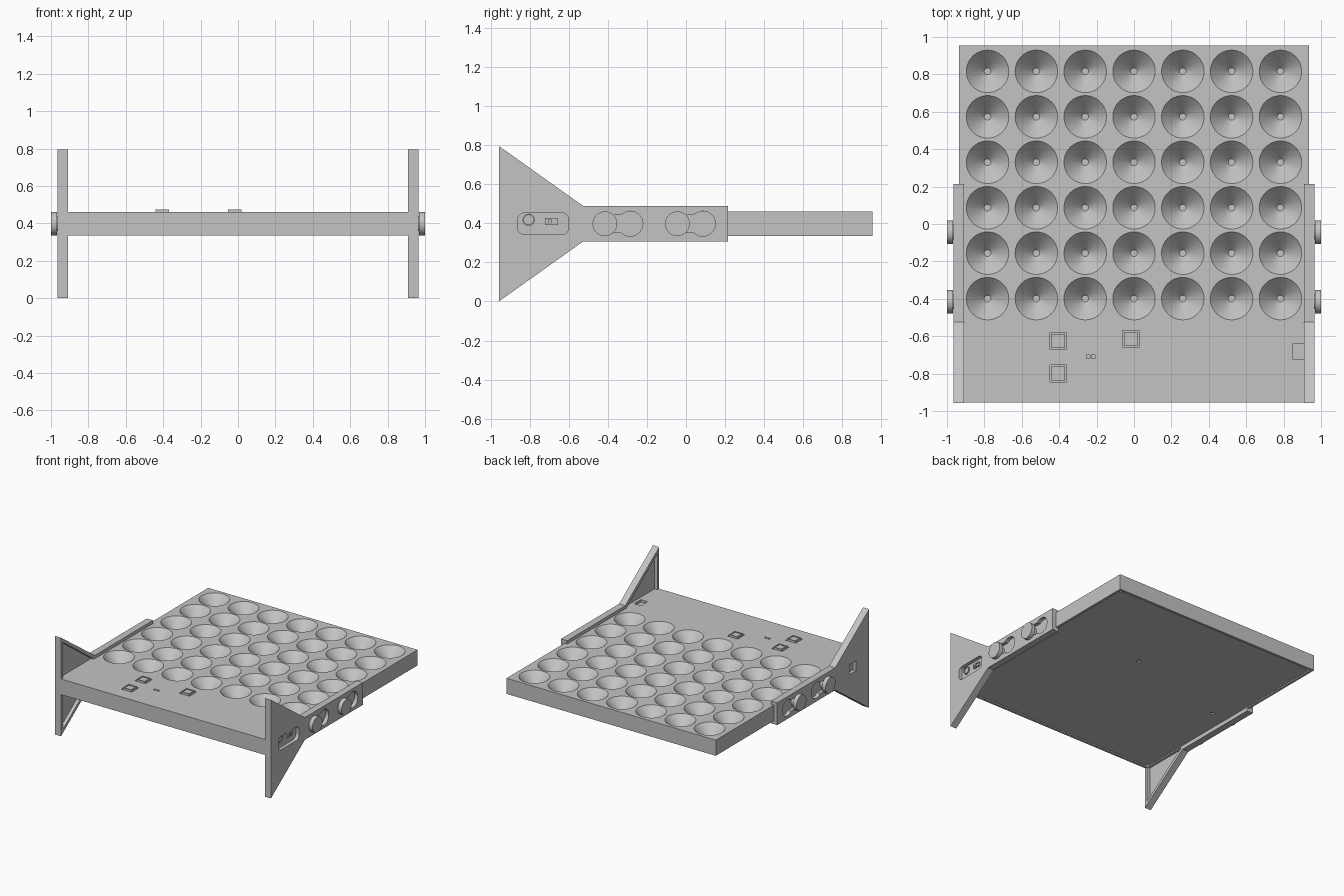
import bpy, bmesh, math
from mathutils import Matrix, Vector

cube = bpy.data.objects.get("Cube")
if cube:
    bpy.data.objects.remove(cube, do_unlink=True)

MID = 0.398            # height of the tray's middle plane
HALF = 0.063           # half thickness of the tray
TOP, BOTTOM = MID + HALF, MID - HALF

grey = bpy.data.materials.new("plain grey")
grey.use_nodes = True
grey.diffuse_color = (0.55, 0.55, 0.55, 1)
grey.node_tree.nodes["Principled BSDF"].inputs["Base Color"].default_value = (0.55, 0.55, 0.55, 1)


def make(name, bm):
    bmesh.ops.recalc_face_normals(bm, faces=bm.faces)
    mesh = bpy.data.meshes.new(name)
    bm.to_mesh(mesh)
    bm.free()
    mesh.materials.append(grey)
    obj = bpy.data.objects.new(name, mesh)
    bpy.context.collection.objects.link(obj)
    return obj


def add_box(bm, centre, size):
    matrix = Matrix.Translation(centre) @ Matrix.Diagonal((*size, 1))
    bmesh.ops.create_cube(bm, size=1, matrix=matrix)


def add_cone(bm, centre, r1, r2, depth, axis="Z", segments=48):
    turn = Matrix.Rotation(math.pi / 2, 4, "Y") if axis == "X" else Matrix.Identity(4)
    bmesh.ops.create_cone(bm, cap_ends=True, segments=segments, radius1=r1, radius2=r2,
                          depth=depth, matrix=Matrix.Translation(centre) @ turn)


def box(name, centre, size):
    bm = bmesh.new()
    add_box(bm, centre, size)
    return make(name, bm)


def cylinder(name, centre, radius, depth, axis="Z"):
    bm = bmesh.new()
    add_cone(bm, centre, radius, radius, depth, axis)
    return make(name, bm)


def prism(name, outline, x0, x1):
    """Extrude a (y, z) outline from x0 to x1."""
    bm = bmesh.new()
    face = bm.faces.new([bm.verts.new((x0, y, z)) for y, z in outline])
    grown = bmesh.ops.extrude_face_region(bm, geom=[face])["geom"]
    bmesh.ops.translate(bm, vec=Vector((x1 - x0, 0, 0)),
                        verts=[v for v in grown if isinstance(v, bmesh.types.BMVert)])
    return make(name, bm)


def carve(target, cutter):
    cutter.hide_render = True
    mod = target.modifiers.new("carve", "BOOLEAN")
    mod.operation, mod.solver, mod.object = "DIFFERENCE", "EXACT", cutter
    bpy.context.view_layer.objects.active = target
    bpy.ops.object.modifier_apply(modifier=mod.name)
    bpy.data.objects.remove(cutter, do_unlink=True)


def smooth(obj):
    bpy.ops.object.select_all(action="DESELECT")
    obj.select_set(True)
    bpy.context.view_layer.objects.active = obj
    bpy.ops.object.shade_smooth_by_angle(angle=math.radians(30))


def mirrored(half):
    """Complete an outline by reflecting its upper half about the middle plane."""
    up = [(y, MID + h) for y, h in half]
    return up + [(y, MID - h) for y, h in reversed(half)]


def rounded(cy, cz, wide, high, r):
    pts = []
    for i, (sy, sz) in enumerate(((1, 1), (-1, 1), (-1, -1), (1, -1))):
        for k in range(7):
            a = math.pi / 2 * (i + k / 6)
            pts.append((cy + sy * (wide / 2 - r) + r * math.cos(a),
                        cz + sz * (high / 2 - r) + r * math.sin(a)))
    return pts


# Tray with a grid of conical cups
tray = box("tray", (0, 0, MID), (1.869, 1.91, 2 * HALF))
cups = bmesh.new()
for col in range(7):
    for row in range(6):
        x, y = (col - 3) * 0.261, 0.816 - row * 0.243
        add_cone(cups, (x, y, TOP - 0.0495), 0.018, 0.1145, 0.101)
carve(tray, make("cup_cutter", cups))

# Shallow underside panel, with screw holes
carve(tray, box("panel_cutter", (0, 0, BOTTOM), (1.83, 1.87, 0.02)))
holes = bmesh.new()
for x, y in ((0.13, 0.21), (-0.78, -0.03), (0.9, 0.92), (-0.9, 0.92), (0.9, -0.92), (-0.9, -0.92)):
    add_cone(holes, (x, y, BOTTOM + 0.01), 0.013, 0.013, 0.025, segments=16)
carve(tray, make("screw_cutter", holes))

# Pockets for the controls in the front strip
BUTTONS = ((-0.405, -0.625), (-0.405, -0.8), (-0.017, -0.615))
pockets = bmesh.new()
for x, y in BUTTONS:
    add_box(pockets, (x, y, TOP), (0.09, 0.09, 0.06))
for x in (-0.245, -0.217):
    add_box(pockets, (x, -0.71, TOP), (0.018, 0.018, 0.03))
add_box(pockets, (0.88, -0.682, TOP), (0.06, 0.085, 0.04))
carve(tray, make("pocket_cutter", pockets))
smooth(tray)

# Push buttons with a shallow dished cap
for i, (x, y) in enumerate(BUTTONS):
    button = box(f"button_{i + 1}", (x, y, TOP - 0.01), (0.074, 0.074, 0.044))
    carve(button, box("dish_cutter", (x, y, TOP + 0.012), (0.062, 0.062, 0.012)))

# Side brackets: flared front foot, long rail, and studs sitting in keyhole slots
OUTER = [(-0.958, 0.398), (-0.525, 0.09), (0.215, 0.09)]
INNER = [(-0.933, 0.35), (-0.537, 0.0635), (0.19, 0.0635)]
for side, s in (("left", 1), ("right", -1)):
    bracket = prism(f"{side}_bracket", mirrored(OUTER), s * 0.91, s * 0.965)
    carve(bracket, prism("hollow_cutter", mirrored(INNER), s * 0.9, s * 0.936))
    for n, y in enumerate((-0.415, -0.044)):
        slide = y + 0.13
        carve(bracket, cylinder("keyhole_cutter", (s * 0.95, slide, MID), 0.064, 0.06, "X"))
        carve(bracket, box("slot_cutter", (s * 0.95, y + 0.06, MID), (0.06, 0.12, 0.09)))
        carve(bracket, cylinder("slot_end_cutter", (s * 0.95, y, MID), 0.045, 0.06, "X"))
        smooth(cylinder(f"{side}_stud_stem_{n + 1}", (s * 0.95, y, MID), 0.04, 0.05, "X"))
        smooth(cylinder(f"{side}_stud_head_{n + 1}", (s * 0.984, y, MID), 0.063, 0.032, "X"))
    if s > 0:
        # Opening for the power jack and the switch
        carve(bracket, prism("opening_cutter", rounded(-0.731, MID, 0.262, 0.11, 0.035), 0.92, 0.99))
    else:
        carve(bracket, box("port_cutter", (-0.95, -0.75, MID + 0.005), (0.06, 0.08, 0.08)))
    smooth(bracket)

# Power jack and slide switch behind the left opening
jack = cylinder("power_jack", (0.937, -0.805, MID + 0.02), 0.031, 0.012, "X")
carve(jack, cylinder("jack_cutter", (0.945, -0.805, MID + 0.02), 0.024, 0.02, "X"))
smooth(jack)
switch = box("switch_body", (0.938, -0.688, MID + 0.012), (0.014, 0.066, 0.036))
carve(switch, box("switch_cutter", (0.945, -0.688, MID + 0.012), (0.014, 0.052, 0.024)))
box("switch_lever", (0.944, -0.698, MID + 0.012), (0.016, 0.018, 0.02))
